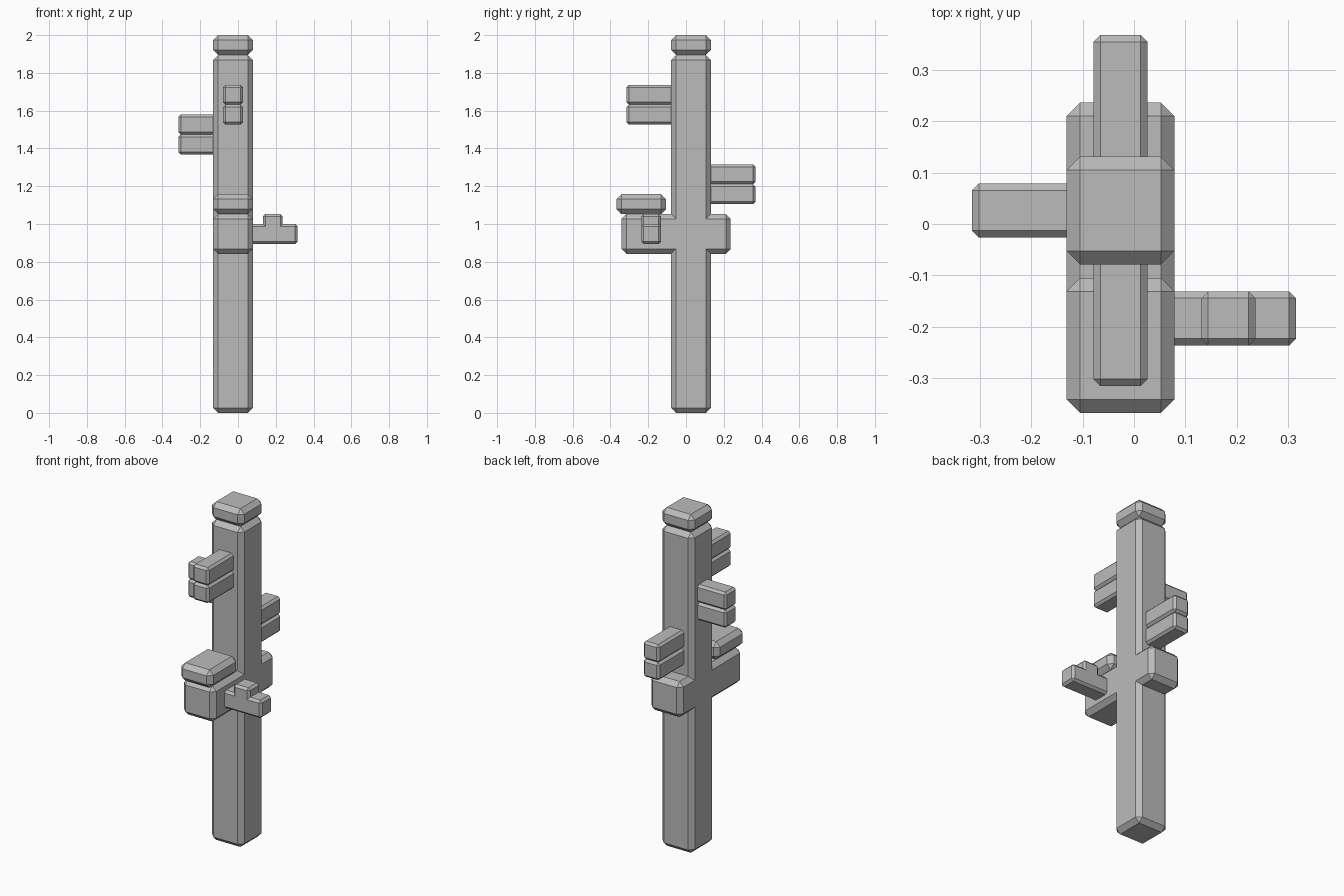
import bpy
import bmesh
from mathutils import Vector

if "Cube" in bpy.data.objects:
    bpy.data.objects.remove(bpy.data.objects["Cube"])

U = 2 / 19          # one block unit; the model is 19 units tall
BIG, SMALL = 0.25, 0.125

grey = bpy.data.materials.new("plain grey")
grey.use_nodes = True
colour = (0.5, 0.5, 0.5, 1)
grey.diffuse_color = colour
grey.node_tree.nodes["Principled BSDF"].inputs["Base Color"].default_value = colour


def prism(name, outline, axis, lo, hi, bevel):
    """Extrude an outline along an axis and chamfer its outer edges."""
    def place(a, b, depth):
        p = [a, b]
        p.insert(axis, depth)
        return Vector(p)

    bm = bmesh.new()
    base = bm.faces.new([bm.verts.new(place(a, b, lo)) for a, b in outline])
    ext = bmesh.ops.extrude_face_region(bm, geom=[base], use_keep_orig=True)
    moved = [v for v in ext["geom"] if isinstance(v, bmesh.types.BMVert)]
    bmesh.ops.translate(bm, verts=moved, vec=place(0, 0, hi - lo))
    bmesh.ops.recalc_face_normals(bm, faces=bm.faces[:])
    convex = [e for e in bm.edges if e.calc_face_angle_signed() > 0.1]
    bmesh.ops.bevel(bm, geom=convex, offset=bevel, offset_type='OFFSET',
                    segments=1, profile=0.5, affect='EDGES')
    bmesh.ops.scale(bm, verts=bm.verts[:], vec=(U, U, U))
    mesh = bpy.data.meshes.new(name)
    bm.to_mesh(mesh)
    bm.free()
    mesh.materials.append(grey)
    obj = bpy.data.objects.new(name, mesh)
    bpy.context.collection.objects.link(obj)


def box(name, x, y, z, bevel):
    outline = [(x[0], y[0]), (x[1], y[0]), (x[1], y[1]), (x[0], y[1])]
    prism(name, outline, 2, z[0], z[1], bevel)


def stacked_pair(name, x, y, bottom):
    for i, level in enumerate(("lower", "upper")):
        box(f"{name}_{level}", x, y, (bottom + i, bottom + i + 1), SMALL)


# Trunk with the thick front and back arms, as one cross-shaped body
y0, y1 = -0.75, 1.25
front, back = -3.25, 2.25
cross = [(y0, 0), (y1, 0), (y1, 8), (back, 8), (back, 10), (y1, 10),
         (y1, 18), (y0, 18), (y0, 10), (front, 10), (front, 8), (y0, 8)]
width = (-1.25, 0.75)
prism("trunk_and_arms", cross, 0, *width, BIG)

# Caps on the trunk and the front arm
box("trunk_cap", width, (y0, y1), (18, 19), BIG)
box("front_arm_cap", width, (-3.5, -1), (10, 11), BIG)

# Pairs of thin stacked branches, rooted inside the trunk
stacked_pair("front_branch", (-0.75, 0.25), (-3, -0.25), 14.5)
stacked_pair("back_branch", (-0.75, 0.25), (0.75, 3.5), 10.5)
stacked_pair("right_branch", (-3, -0.75), (-0.25, 0.75), 13)

# Left branch with a raised nub, rooted inside the front arm
stub = [(0.25, 8.5), (3, 8.5), (3, 9.5), (2.25, 9.5),
        (2.25, 10), (1.25, 10), (1.25, 9.5), (0.25, 9.5)]
prism("left_branch", stub, 1, -2.25, -1.25, SMALL)
